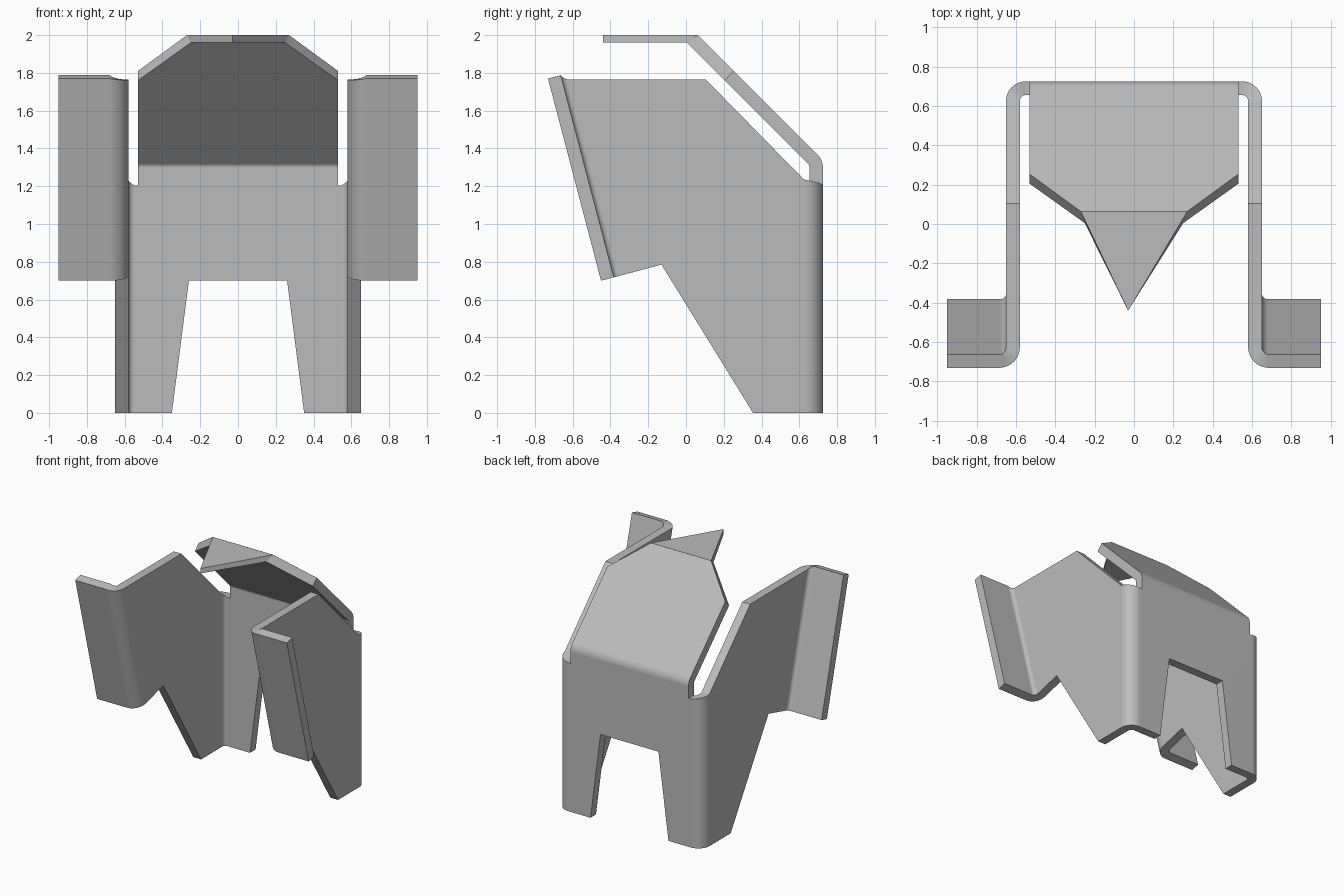
import bpy
import bmesh
from math import sin, cos, pi, radians
from mathutils import Vector

cube = bpy.data.objects.get("Cube")
if cube:
    bpy.data.objects.remove(cube)

metal = bpy.data.materials.new("grey metal")
metal.use_nodes = True
GREY = (0.5, 0.5, 0.5, 1)
metal.diffuse_color = GREY
metal.node_tree.nodes["Principled BSDF"].inputs["Base Color"].default_value = GREY

T = 0.07                   # sheet thickness
R_IN, R_OUT = 0.03, 0.10   # bend radii
STEPS = 12


def plate(bm, front, back, open_edges=()):
    """Solid plate between two matching outlines; open_edges join a bend."""
    a = [bm.verts.new(p) for p in front]
    b = [bm.verts.new(p) for p in back]
    bm.faces.new(a)
    bm.faces.new(b[::-1])
    n = len(a)
    for i in range(n):
        if i not in open_edges:
            j = (i + 1) % n
            bm.faces.new((a[i], b[i], b[j], a[j]))


def bend(bm, section, angle):
    """Curved strip; section(t, angle) gives its four corners."""
    rings = []
    for i in range(STEPS + 1):
        t = i / STEPS
        rings.append([bm.verts.new(p) for p in section(t, t * angle)])
    for a, b in zip(rings, rings[1:]):
        for k in range(4):
            m = (k + 1) % 4
            # the centre line of a mirrored bend stays open
            if all(abs(v.co.x) < 1e-6 for v in (a[k], a[m])):
                continue
            bm.faces.new((a[k], a[m], b[m], b[k]))


def finish(bm, name, mirror):
    bmesh.ops.remove_doubles(bm, verts=bm.verts, dist=0.0002)
    bmesh.ops.recalc_face_normals(bm, faces=bm.faces)
    mesh = bpy.data.meshes.new(name)
    bm.to_mesh(mesh)
    bm.free()
    obj = bpy.data.objects.new(name, mesh)
    bpy.context.collection.objects.link(obj)
    mesh.materials.append(metal)
    bpy.ops.object.select_all(action='DESELECT')
    obj.select_set(True)
    bpy.context.view_layer.objects.active = obj
    bpy.ops.object.shade_smooth_by_angle(angle=radians(25))
    if mirror:
        mod = obj.modifiers.new("mirror", 'MIRROR')
        mod.merge_threshold = 0.0005
    mod = obj.modifiers.new("even shading", 'WEIGHTED_NORMAL')
    mod.keep_sharp = True


# ---- Folded body sheet, left half, mirrored ----
bm = bmesh.new()
HALF = 0.65                      # outer face of the side panel
BACK = 0.725                     # outer face of the back panel
CX, CY = HALF - R_OUT, BACK - R_OUT
HEAD_X, HEAD_Z = 0.53, 1.297     # head half width, start of its bend
SIDE_TOP, NOTCH = 1.235, 1.205

# Back panel with one hind leg
back = [(0, 0.7), (0.26, 0.7), (0.35, 0), (CX, 0), (CX, NOTCH),
        (HEAD_X, NOTCH), (HEAD_X, HEAD_Z), (0, HEAD_Z)]
plate(bm, [(x, BACK, z) for x, z in back],
      [(x, BACK - T, z) for x, z in back], (3, 6, 7))


# Vertical corner between side and back
def corner(t, a):
    top = SIDE_TOP + (NOTCH - SIDE_TOP) * t
    return [(CX + r * cos(a), CY + r * sin(a), z)
            for r, z in ((R_IN, 0), (R_OUT, 0), (R_OUT, top), (R_IN, top))]


bend(bm, corner, pi / 2)

# Ear frame: u runs up along the tilted fold, v runs backward across it
TILT = radians(14.7)
U = Vector((0, -sin(TILT), cos(TILT)))
V = Vector((0, cos(TILT), sin(TILT)))
ORIGIN = Vector((0, -0.45, 0.70))
EAR_LEN, FOLD_LEN = 1.106, 1.075
EAR_X = HALF + R_IN


def ear_point(x, v, u):
    return ORIGIN + U * u + V * v + Vector((x, 0, 0))


# Side panel with front edge of the leg
fold_low = ear_point(0, R_OUT, 0)
fold_top = ear_point(0, R_OUT, FOLD_LEN)
side = [(CY, 0), (CY, SIDE_TOP), (0.105, 1.765), fold_top.yz, fold_low.yz,
        (-0.13, 0.785), (0.355, 0)]
plate(bm, [(HALF, y, z) for y, z in side],
      [(HALF - T, y, z) for y, z in side], (0, 3))


# Fold from side panel to ear
def ear_fold(t, a):
    top = FOLD_LEN + (EAR_LEN - FOLD_LEN) * t
    return [ear_point(EAR_X - r * cos(a), R_OUT - r * sin(a), u)
            for r, u in ((R_IN, 0), (R_OUT, 0), (R_OUT, top), (R_IN, top))]


bend(bm, ear_fold, pi / 2)

# Ear
ear = [(EAR_X, 0), (0.95, 0), (0.95, EAR_LEN), (EAR_X, EAR_LEN)]
plate(bm, [ear_point(x, 0, u) for x, u in ear],
      [ear_point(x, T, u) for x, u in ear], (3,))


# Bend from back panel to sloping head
def head_bend(t, a):
    return [(x, CY + r * cos(a), HEAD_Z + r * sin(a))
            for x, r in ((0, R_IN), (0, R_OUT), (HEAD_X, R_OUT), (HEAD_X, R_IN))]


bend(bm, head_bend, pi / 4)

# Sloping head, narrowing to the trunk
SLOPE = CY + HEAD_Z              # y + z through the bend centre
ROOT = 2 ** 0.5


def head_point(x, r, z):
    return (x, SLOPE + r * ROOT - z, z)


def head_outline(r, cheek_z, tip_x, tip_z):
    start = HEAD_Z + r / ROOT
    return [head_point(x, r, z) for x, z in
            ((0, start), (HEAD_X, start), (HEAD_X, cheek_z), (tip_x, tip_z), (0, tip_z))]


plate(bm, head_outline(R_OUT, 1.81, 0.27, 2.0),
      head_outline(R_IN, 1.76, 0.25, 1.96), (0, 3, 4))
finish(bm, "folded_body", True)

# ---- Trunk: flat pointed plate with a mitred root ----
bm = bmesh.new()
tip = (-0.03, -0.44)
top = [(-0.27, 0.063), tip, (0.27, 0.063)]
low = [(-0.25, 0.004), tip, (0.25, 0.004)]
plate(bm, [(x, y, 2.0) for x, y in top], [(x, y, 1.96) for x, y in low])
finish(bm, "trunk", False)
